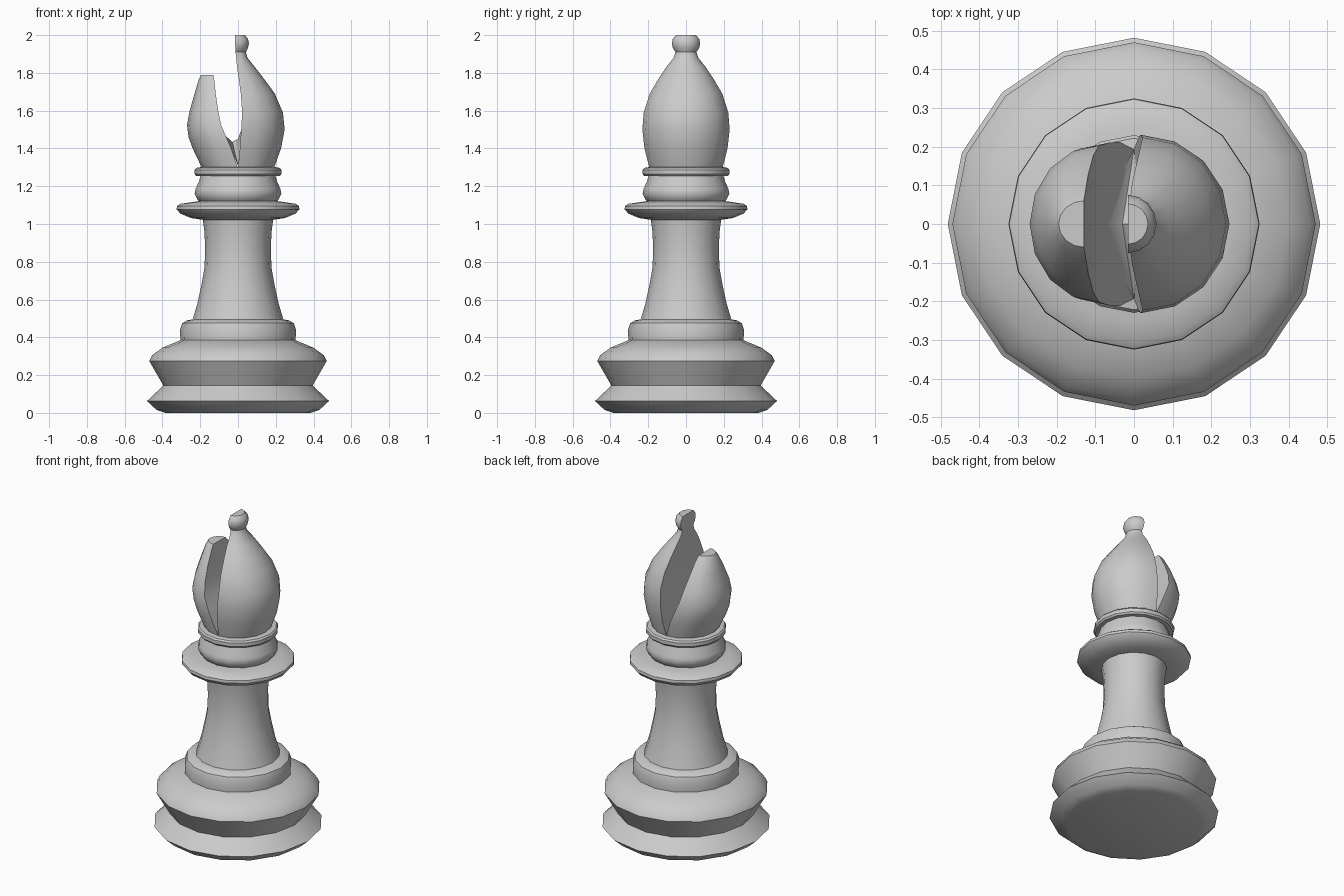
import bpy, bmesh, math

SIDES = 16


def finish(bm, name, angle=38):
    bmesh.ops.recalc_face_normals(bm, faces=bm.faces)
    mesh = bpy.data.meshes.new(name)
    bm.to_mesh(mesh)
    bm.free()
    ob = bpy.data.objects.new(name, mesh)
    bpy.context.collection.objects.link(ob)
    bpy.ops.object.select_all(action='DESELECT')
    ob.select_set(True)
    bpy.context.view_layer.objects.active = ob
    bpy.ops.object.shade_smooth_by_angle(angle=math.radians(angle))
    return ob


def lathe(name, profile):
    """Closed turned solid from (radius, z) points."""
    bm = bmesh.new()
    rings = [[bm.verts.new((r * math.cos(2 * math.pi * i / SIDES),
                            r * math.sin(2 * math.pi * i / SIDES), z))
              for i in range(SIDES)] for r, z in profile]
    for a, b in zip(rings, rings[1:]):
        for i in range(SIDES):
            j = (i + 1) % SIDES
            bm.faces.new((a[i], a[j], b[j], b[i]))
    bm.faces.new(rings[0][::-1])
    bm.faces.new(rings[-1])
    return finish(bm, name)


def half_lathe(name, rows, side):
    """Half solid; rows are (z, cut x, outer x, half depth), side is +1 or -1."""
    bm = bmesh.new()
    n = SIDES // 2
    rings = []
    for z, cut, outer, depth in rows:
        ring = []
        for i in range(n + 1):
            t = math.pi * i / n - math.pi / 2
            ring.append(bm.verts.new((cut + side * abs(outer - cut) * math.cos(t),
                                      depth * math.sin(t), z)))
        rings.append(ring)
    for a, b in zip(rings, rings[1:]):
        for i in range(n):
            bm.faces.new((a[i], a[i + 1], b[i + 1], b[i]))
        bm.faces.new((a[n], a[0], b[0], b[n]))   # flat cut wall
    bm.faces.new(rings[0])
    bm.faces.new(rings[-1])
    return finish(bm, name)


# foot with two flared tiers
lathe("foot", [(0.385, 0), (0.43, 0.015), (0.482, 0.063), (0.395, 0.145),
               (0.47, 0.275), (0.455, 0.305), (0.40, 0.345), (0.30, 0.387)])

# plinth and waisted stem
lathe("stem", [(0.305, 0.385), (0.307, 0.44), (0.295, 0.475), (0.27, 0.49),
               (0.24, 0.495), (0.215, 0.58), (0.195, 0.67), (0.177, 0.77),
               (0.174, 0.88), (0.178, 0.96), (0.187, 1.03)])

# wide collar
lathe("collar", [(0.185, 1.022), (0.25, 1.032), (0.305, 1.055), (0.325, 1.078),
                 (0.323, 1.095), (0.305, 1.107), (0.25, 1.115), (0.20, 1.122)])

# neck bulge and thin ring above it
lathe("neck", [(0.20, 1.115), (0.215, 1.13), (0.23, 1.16), (0.225, 1.185),
               (0.207, 1.225), (0.197, 1.26)])
lathe("neck_ring", [(0.19, 1.253), (0.222, 1.255), (0.23, 1.265),
                    (0.23, 1.287), (0.222, 1.297), (0.19, 1.302)])

# tall half of the head with the finial
half_lathe("head_tall_half", [
    (1.295, 0.0, 0.19, 0.193), (1.40, 0.01, 0.228, 0.22), (1.50, 0.017, 0.247, 0.231),
    (1.59, 0.022, 0.238, 0.224), (1.69, 0.015, 0.195, 0.192), (1.77, 0.004, 0.137, 0.145),
    (1.83, -0.005, 0.09, 0.105), (1.88, -0.01, 0.05, 0.065), (1.91, -0.013, 0.042, 0.055),
    (1.93, -0.014, 0.052, 0.069), (1.955, -0.015, 0.058, 0.075),
    (1.98, -0.015, 0.053, 0.07), (2.0, -0.015, 0.036, 0.052)], 1)

# short half, leaning outwards
half_lathe("head_short_half", [
    (1.295, 0.0, -0.19, 0.193), (1.40, -0.036, -0.24, 0.212), (1.46, -0.062, -0.262, 0.211),
    (1.525, -0.09, -0.27, 0.203), (1.60, -0.105, -0.256, 0.178), (1.69, -0.118, -0.23, 0.13),
    (1.765, -0.126, -0.208, 0.082), (1.79, -0.13, -0.195, 0.06)], -1)

# raised saddle at the bottom of the cleft
bm = bmesh.new()
mid = [bm.verts.new(p) for p in ((-0.10, 0, 1.54), (-0.075, 0, 1.475),
                                 (-0.03, 0, 1.435), (0.0, 0, 1.45), (0.025, 0, 1.52))]
for y in (-0.195, 0.195):
    end = bm.verts.new((0, y, 1.31))
    for a, b in zip(mid, mid[1:]):
        bm.faces.new((a, b, end))
finish(bm, "cleft_floor", 60)
